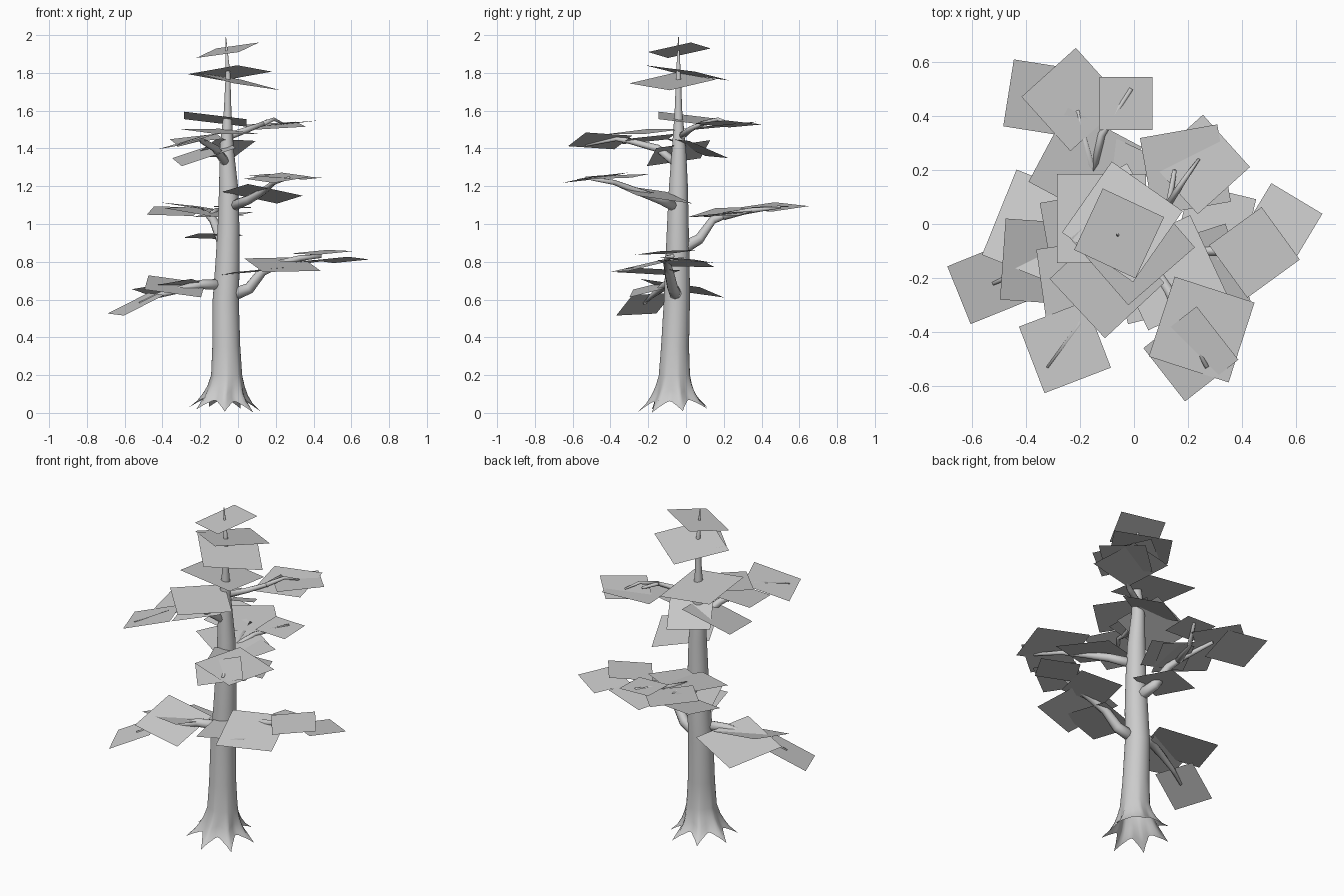
import bpy
import bmesh
from math import sin, cos, pi, radians
from mathutils import Vector

cube = bpy.data.objects.get("Cube")
if cube:
    bpy.data.objects.remove(cube, do_unlink=True)


def make_material(name, colour):
    mat = bpy.data.materials.new(name)
    mat.use_nodes = True
    mat.diffuse_color = colour
    mat.node_tree.nodes["Principled BSDF"].inputs["Base Color"].default_value = colour
    return mat


grey = make_material("plain grey", (0.6, 0.6, 0.6, 1))


def finish(bm, name, smooth=False):
    """Turn a bmesh into a named, coloured object."""
    mesh = bpy.data.meshes.new(name)
    bm.to_mesh(mesh)
    bm.free()
    mesh.materials.append(grey)
    obj = bpy.data.objects.new(name, mesh)
    bpy.context.collection.objects.link(obj)
    for poly in mesh.polygons:
        poly.use_smooth = smooth


def loft(name, rings, closed_start=False):
    """Skin a series of equal-length point rings."""
    bm = bmesh.new()
    loops = [[bm.verts.new(p) for p in ring] for ring in rings]
    count = len(loops[0])
    for low, high in zip(loops, loops[1:]):
        for i in range(count):
            j = (i + 1) % count
            bm.faces.new((low[i], low[j], high[j], high[i]))
    bm.faces.new(loops[-1])
    if closed_start:
        bm.faces.new(reversed(loops[0]))
    bmesh.ops.recalc_face_normals(bm, faces=bm.faces)
    finish(bm, name, smooth=True)


def branch(name, start_radius, end_radius, *points):
    """Tapering round limb through the given points."""
    points = [Vector(p) for p in points]
    last = len(points) - 1
    rings = []
    for k, point in enumerate(points):
        along = points[min(k + 1, last)] - points[max(k - 1, 0)]
        turn = along.to_track_quat('Z', 'Y')
        radius = start_radius + (end_radius - start_radius) * k / last
        rings.append([point + turn @ Vector((radius * cos(a), radius * sin(a), 0))
                      for a in (2 * pi * i / 8 for i in range(8))])
    loft(name, rings, closed_start=True)


def card(name, x, y, z, side, yaw, slope_x=0, slope_y=0):
    """Flat square leaf card with a slope along x and y."""
    bm = bmesh.new()
    corners = []
    for u, v in ((-1, -1), (1, -1), (1, 1), (-1, 1)):
        c, s = cos(radians(yaw)), sin(radians(yaw))
        dx = (u * c - v * s) * side / 2
        dy = (u * s + v * c) * side / 2
        corners.append(bm.verts.new((x + dx, y + dy, z + slope_x * dx + slope_y * dy)))
    bm.faces.new(corners)
    finish(bm, name)


# Trunk flaring into pointed roots: x, y, z, radius, root strength
ROOTS, SEGMENTS = 7, 56
profile = [
    (-.07, -.06, .055, .14, .38), (-.07, -.06, .083, .118, .28),
    (-.068, -.06, .115, .104, .18), (-.063, -.06, .15, .093, .09),
    (-.06, -.06, .2, .082, .03), (-.062, -.058, .35, .074, 0),
    (-.065, -.048, .6, .069, 0), (-.055, -.045, .8, .064, 0),
    (-.05, -.043, 1, .057, 0), (-.05, -.04, 1.2, .05, 0),
    (-.06, -.037, 1.4, .037, 0), (-.055, -.04, 1.6, .02, 0),
    (-.053, -.04, 1.8, .012, 0), (-.065, -.04, 1.99, .002, 0)]
trunk_rings = []
for x, y, z, radius, lobe in profile:
    ring = []
    for i in range(SEGMENTS):
        angle = 2 * pi * i / SEGMENTS
        wave = cos(ROOTS * angle - pi / 2)
        wave = wave ** 3 if wave > 0 else wave * .4
        reach = radius * (1 + lobe * wave)
        dx, dy = reach * cos(angle), reach * sin(angle)
        ring.append((x + dx, y + dy, z + lobe * (.15 * (dy - dx) - .1 * wave)))
    trunk_rings.append(ring)
loft("trunk", trunk_rings)

# Branches
branch("low_left_branch", .035, .01, (-.04, -.05, .62), (.06, -.07, .66),
       (.13, -.09, .75), (.22, -.1, .79), (.33, -.1, .82), (.44, -.07, .83))
branch("low_right_branch", .03, .008, (-.08, -.06, .68), (-.2, -.1, .68),
       (-.32, -.14, .65), (-.43, -.18, .62), (-.52, -.22, .58))
branch("back_branch", .035, .01, (-.05, -.02, .87), (-.09, .07, .92),
       (-.13, .14, 1.02), (-.16, .22, 1.05), (-.21, .42, 1.08))
branch("back_branch_fork", .02, .008, (-.15, .2, 1.04), (-.12, .33, 1.07), (-.01, .5, 1.09))
branch("front_branch", .03, .008, (-.04, -.05, 1.09), (.06, -.14, 1.13),
       (.13, -.25, 1.17), (.19, -.38, 1.22), (.27, -.53, 1.245))
branch("upper_right_branch", .025, .006, (-.06, -.05, 1.32), (-.12, -.15, 1.4),
       (-.19, -.3, 1.44), (-.2, -.37, 1.45), (-.32, -.53, 1.415))
branch("upper_left_branch", .02, .008, (-.06, -.03, 1.46), (.05, .02, 1.5),
       (.13, .08, 1.53), (.15, .2, 1.545))
branch("upper_left_twig", .014, .005, (.13, .08, 1.53), (.19, .17, 1.555), (.24, .24, 1.53))

# Crown cards
card("crown_card_top", -.055, -.035, 1.92, .25, -25, .2, .13)
card("crown_card_middle", -.043, .008, 1.8, .32, -35, .06, -.17)
card("crown_card_bottom", -.005, -.07, 1.755, .326, 41, -.2, .06)

# Upper tier cards
card("upper_card_centre", -.12, .02, 1.555, .33, 0, -.12, -.12)
card("upper_card_left_outer", .245, .22, 1.53, .26, 42, .1, -.02)
card("upper_card_left_inner", .19, .2, 1.52, .29, 10, .04, .1)
card("upper_card_right_outer", -.255, -.455, 1.44, .263, 21, .28, .04)
card("upper_card_front", -.1, -.21, 1.49, .3, -47, -.06, .07)
card("upper_card_front_right", -.22, -.2, 1.45, .25, 8, .1, .12)
card("upper_card_low", -.18, -.04, 1.375, .29, 10, .3, .2)
card("upper_card_low_back", -.07, .06, 1.4, .24, 30, .15, -.35)

# Front tier cards
card("front_card_inner", .13, -.18, 1.16, .32, 25, -.12, -.2)
card("front_card_middle", .25, -.39, 1.25, .31, -18, -.05, .05)
card("front_card_outer", .21, -.48, 1.245, .25, 38, .05, .15)

# Back tier cards
card("back_card_right", -.34, .465, 1.068, .25, -9, 0, .18)
card("back_card_middle", -.225, .46, 1.09, .27, 42, -.13, .03)
card("back_card_left", -.03, .445, 1.09, .195, 0, -.03, .03)
card("back_card_inner", -.18, .22, 1.065, .31, 62, -.12, .1)
card("back_card_near", -.08, .19, 1.05, .24, 65, .05, .08)
card("back_card_low", -.13, .1, .935, .25, 20, 0, -.1)

# Low tier cards, left side
card("low_left_card_tip", .545, 0, .81, .22, -31, .04, -.1)
card("low_left_card_outer", .445, -.105, .85, .24, 36, .05, .07)
card("low_left_card_front", .235, -.2, .785, .32, 18, -.05, .22)
card("low_left_card_inner", .3, 0, .79, .25, -14, .12, -.05)
card("low_left_card_near", .08, -.2, .75, .28, 14, .1, -.03)

# Low tier cards, right side
card("low_right_card_tip", -.54, -.22, .575, .23, 22, .42, .22)
card("low_right_card_front", -.335, -.14, .67, .3, -4, -.12, .26)
card("low_right_card_back", -.34, -.02, .66, .34, -22, .1, -.18)
